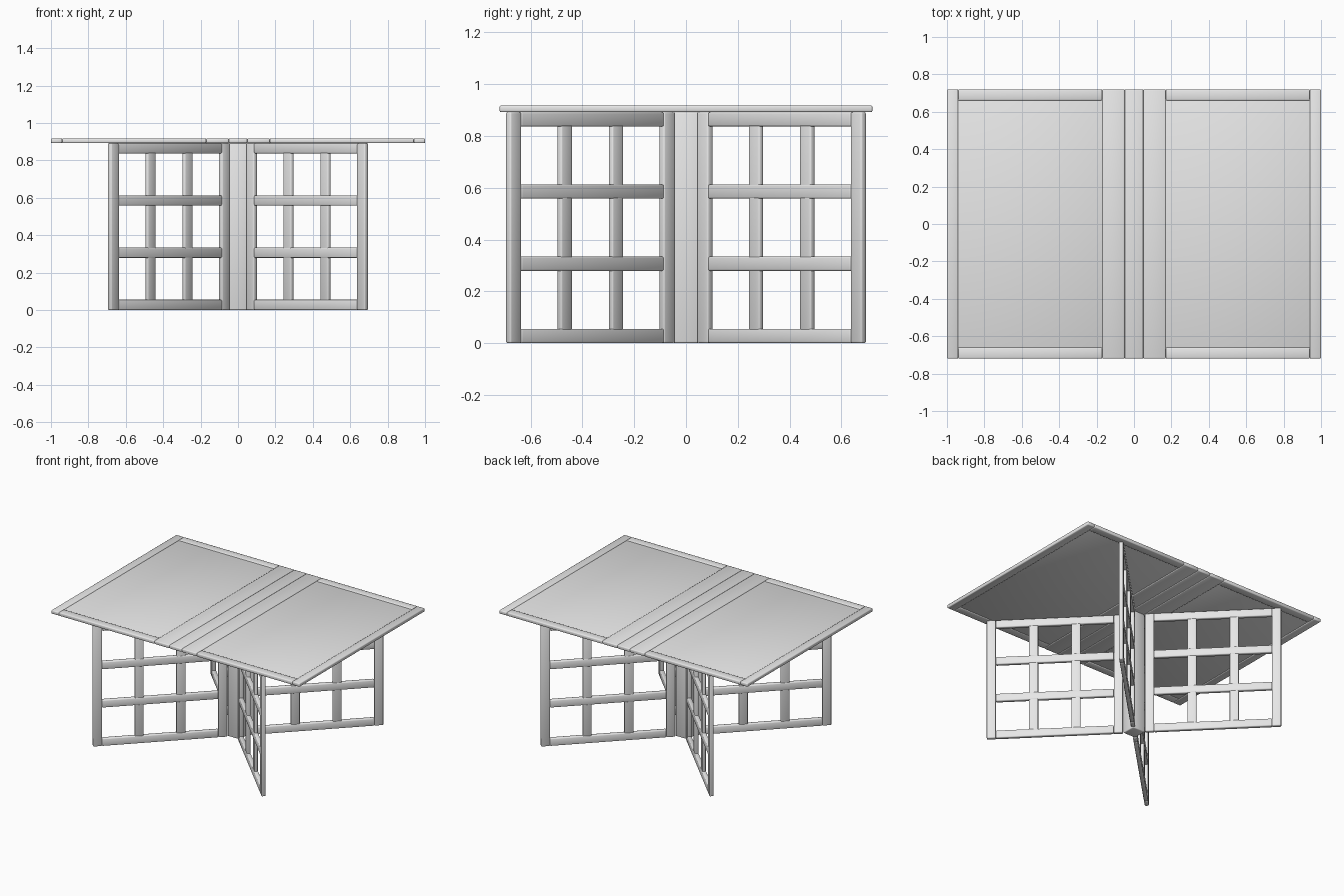
import bpy
import bmesh
import math
from mathutils import Matrix, Vector

if "Cube" in bpy.data.objects:
    bpy.data.objects.remove(bpy.data.objects["Cube"], do_unlink=True)

wood = bpy.data.materials.new("plain grey")
wood.use_nodes = True
GREY = (0.8, 0.8, 0.8, 1)
wood.diffuse_color = GREY
wood.node_tree.nodes["Principled BSDF"].inputs["Base Color"].default_value = GREY


def add_box(bm, low, high, bevel=0.006):
    """Add a softly rounded box between two opposite corners."""
    low, high = Vector(low), Vector(high)
    place = Matrix.Translation((low + high) / 2) @ Matrix.Diagonal((*(high - low), 1))
    verts = bmesh.ops.create_cube(bm, size=1, matrix=place)["verts"]
    edges = list({e for v in verts for e in v.link_edges})
    bmesh.ops.bevel(bm, geom=edges, offset=bevel, segments=2, profile=0.5,
                    affect='EDGES', clamp_overlap=True)


def finish(bm, name, angle=0):
    """Turn the boxes into one smooth-shaded object."""
    bmesh.ops.rotate(bm, verts=bm.verts, matrix=Matrix.Rotation(angle, 3, 'Z'))
    mesh = bpy.data.meshes.new(name)
    bm.to_mesh(mesh)
    bm.free()
    mesh.materials.append(wood)
    obj = bpy.data.objects.new(name, mesh)
    bpy.context.collection.objects.link(obj)
    bpy.ops.object.select_all(action='DESELECT')
    obj.select_set(True)
    bpy.context.view_layer.objects.active = obj
    bpy.ops.object.shade_smooth_by_angle(angle=math.radians(60))
    return obj


LEG_TOP = 0.892
TOP = 0.918
BAR = 0.06       # width of frame bars
HALF = 0.014     # half thickness of lattice bars
INNER, OUTER = 0.073, 0.972
RAIL = 0.055

# Central post
bm = bmesh.new()
add_box(bm, (-0.05, -0.05, 0), (0.05, 0.05, LEG_TOP))
finish(bm, "central_post")

# Four diagonal lattice legs
sides = {"back_left": 45, "back_right": 135, "front_right": 225, "front_left": 315}
for side, degrees in sides.items():
    bm = bmesh.new()
    # outer and inner stiles
    for start in (INNER, OUTER - BAR):
        add_box(bm, (start, -HALF, 0), (start + BAR, HALF, LEG_TOP))
    first, last = INNER + BAR, OUTER - BAR
    # horizontal rails
    for i in range(4):
        z = i * (LEG_TOP - RAIL) / 3
        add_box(bm, (first, -HALF, z), (last, HALF, z + RAIL))
    # upright slats, slightly thinner than the rails
    gap = (last - first - 2 * BAR) / 3
    for i in range(2):
        x = first + gap + i * (gap + BAR)
        add_box(bm, (x, 0.002 - HALF, RAIL / 2), (x + BAR, HALF - 0.002, LEG_TOP - RAIL / 2))
    finish(bm, side + "_lattice_leg", math.radians(degrees))

# Table top: centre board, side boards, rims and inset panels
DEPTH = 0.72
bm = bmesh.new()
add_box(bm, (-0.05, -DEPTH, LEG_TOP), (0.05, DEPTH, TOP))
finish(bm, "top_centre_board")

for side, s in (("left", 1), ("right", -1)):
    def span(a, b):
        return sorted((s * a, s * b))

    bm = bmesh.new()
    a, b = span(0.05, 0.17)
    add_box(bm, (a, -DEPTH, LEG_TOP), (b, DEPTH, TOP))
    finish(bm, side + "_top_board")

    bm = bmesh.new()
    a, b = span(0.94, 1)
    add_box(bm, (a, -DEPTH, LEG_TOP), (b, DEPTH, TOP))
    a, b = span(0.17, 0.94)
    for edge in (-DEPTH, DEPTH - BAR):
        add_box(bm, (a, edge, LEG_TOP), (b, edge + BAR, TOP))
    finish(bm, side + "_top_rim")

    bm = bmesh.new()
    a, b = span(0.16, 0.95)
    add_box(bm, (a, -0.67, LEG_TOP + 0.005), (b, 0.67, TOP - 0.005), 0.002)
    finish(bm, side + "_top_panel")
